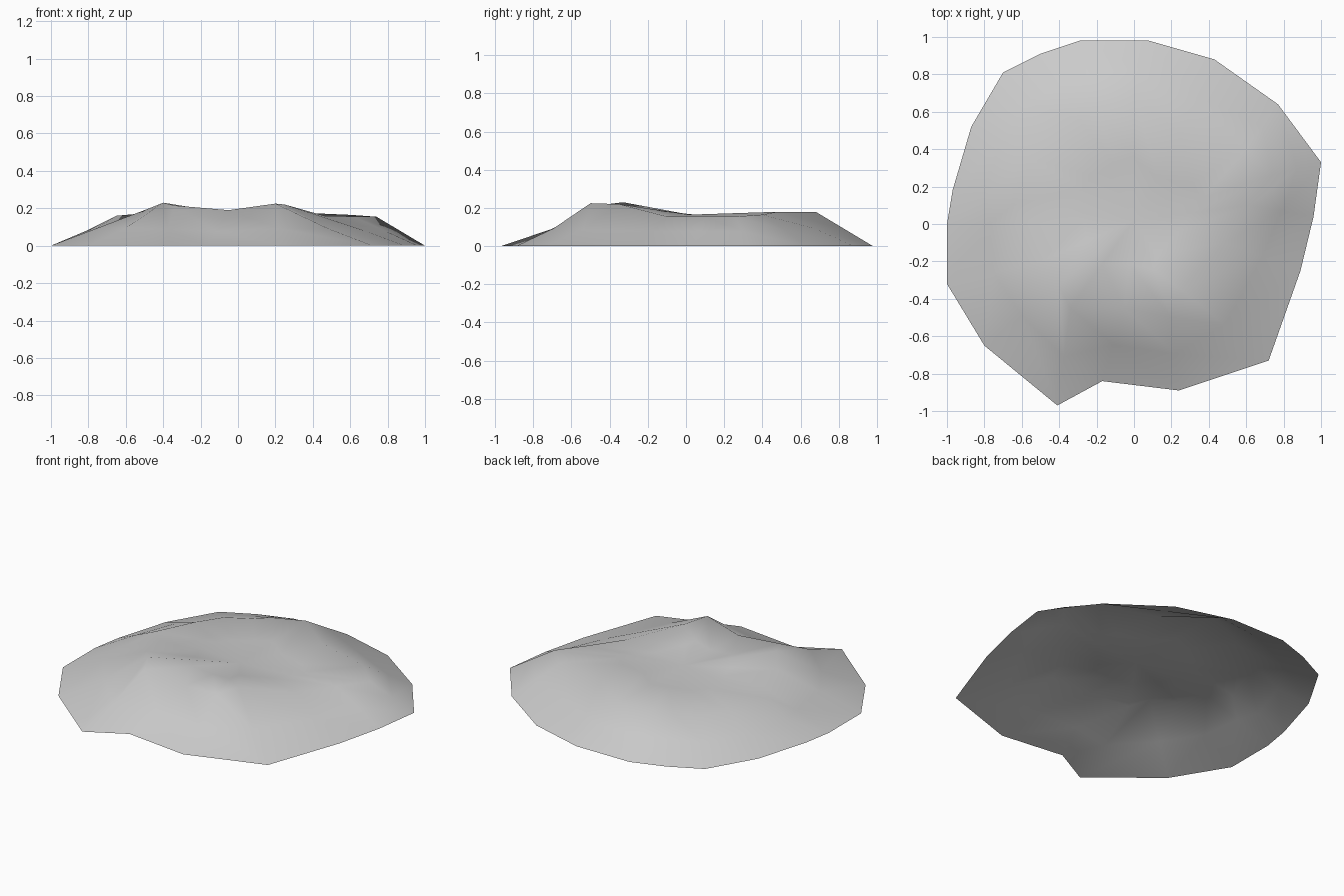
import bpy
import bmesh
from mathutils import Vector

cube = bpy.data.objects.get("Cube")
if cube:
    bpy.data.objects.remove(cube, do_unlink=True)

# Uneven ground outline, starting at the back and running clockwise from above
outline = [(-.29, .98), (.08, .98), (.43, .88), (.77, .64), (1, .33), (.96, .04),
           (.89, -.25), (.72, -.73), (.24, -.89), (-.17, -.84), (-.41, -.97),
           (-.8, -.65), (-1, -.32), (-1, 0), (-.97, .18), (-.87, .52),
           (-.7, .81), (-.5, .91)]

# Raised rim of the mound: one crest point above each outline point
crest = [(-.2, .62, .17), (0, .68, .18), (.25, .48, .18), (.6, .4, .165),
         (.74, .26, .155), (.62, .1, .155), (.48, -.1, .155), (.25, -.35, .22),
         (.2, -.5, .225), (-.05, -.45, .19), (-.34, -.45, .215), (-.4, -.33, .23),
         (-.5, -.2, .19), (-.54, 0, .17), (-.65, .1, .16), (-.55, .35, .15),
         (-.45, .5, .15), (-.3, .56, .16)]


def make_material(name, color):
    material = bpy.data.materials.new(name)
    material.use_nodes = True
    material.diffuse_color = color
    shader = material.node_tree.nodes["Principled BSDF"]
    shader.inputs["Base Color"].default_value = color
    return material


def slope_point(foot, top):
    """Point halfway up the outer slope, hollowed a little at the front."""
    point = foot.lerp(top, 0.5)
    if foot.y < -0.6:
        point.z -= 0.02
    return point


def bridge(bm, lower, upper):
    """Join two rings with a strip of faces that look upward and outward."""
    for i in range(len(lower)):
        j = (i + 1) % len(lower)
        bm.faces.new((lower[i], upper[i], upper[j], lower[j]))


# Rings run from the ground, over the crest, and into the shallow dip
feet = [Vector((x, y, 0)) for x, y in outline]
tops = [Vector(point) for point in crest]
dip = Vector((0, 0.02, 0.165))
rings = [feet,
         [slope_point(foot, top) for foot, top in zip(feet, tops)],
         tops,
         [top.lerp(dip, 0.5) for top in tops]]

bm = bmesh.new()
rows = [[bm.verts.new(point) for point in ring] for ring in rings]
for lower, upper in zip(rows, rows[1:]):
    bridge(bm, lower, upper)

# Close the dip with a fan; the underside stays open
centre = bm.verts.new(dip)
for a, b in zip(rows[-1], rows[-1][1:] + rows[-1][:1]):
    bm.faces.new((a, centre, b))
bmesh.ops.recalc_face_normals(bm, faces=bm.faces)
if sum(face.normal.z for face in bm.faces) < 0:
    bmesh.ops.reverse_faces(bm, faces=bm.faces)
for face in bm.faces:
    face.smooth = True

mesh = bpy.data.meshes.new("earth_mound")
bm.to_mesh(mesh)
bm.free()
mesh.materials.append(make_material("plain grey", (0.6, 0.6, 0.6, 1)))
mound = bpy.data.objects.new("earth_mound", mesh)
bpy.context.collection.objects.link(mound)
